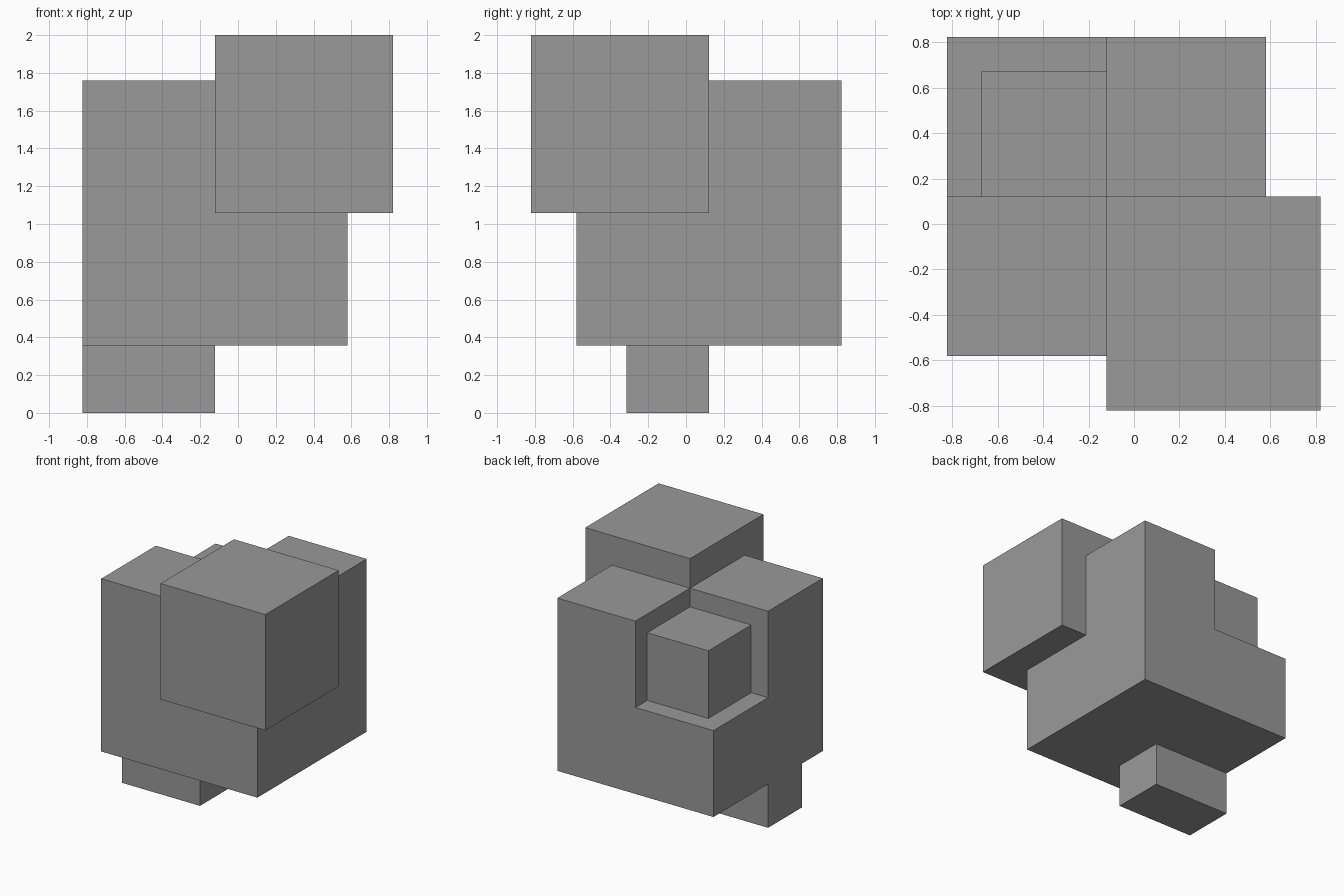
import bpy

if "Cube" in bpy.data.objects:
    bpy.data.objects.remove(bpy.data.objects["Cube"])

# Dark grey used on every part
grey = bpy.data.materials.new("dark_grey")
grey.diffuse_color = (0.32, 0.32, 0.32, 1)
grey.use_nodes = True
grey.node_tree.nodes["Principled BSDF"].inputs["Base Color"].default_value = grey.diffuse_color


def box(name, lo, hi):
    """Axis-aligned box between two opposite corners."""
    mid = [(a + b) / 2 for a, b in zip(lo, hi)]
    bpy.ops.mesh.primitive_cube_add(size=1, location=mid)
    ob = bpy.context.object
    ob.name = name
    ob.scale = [b - a for a, b in zip(lo, hi)]
    bpy.ops.object.transform_apply(location=False, rotation=False, scale=True)
    ob.data.materials.append(grey)
    return ob


# All cubes meet at the centre of the main body
CX, CY, CZ = -0.121, 0.121, 1.058
HALF = 0.702      # half the body's edge
BIG = 0.942       # edge of the protruding cube
SMALL = 0.55      # edge of the cube in the notch

# Main body
body = box("main_body", (CX - HALF, CY - HALF, CZ - HALF),
           (CX + HALF, CY + HALF, CZ + HALF))

# Corner notch at the back left top
cutter = box("notch_cutter", (CX - 1.2, CY, CZ), (CX, CY + 1.2, CZ + 1.2))
cutter.hide_render = True
cutter.hide_viewport = True
cut = body.modifiers.new("corner_notch", 'BOOLEAN')
cut.operation = 'DIFFERENCE'
cut.solver = 'EXACT'
cut.object = cutter

# Large cube on the front right top corner
box("large_corner_cube", (CX, CY - BIG, CZ), (CX + BIG, CY, CZ + BIG))

# Small cube nested in the notch
box("small_notch_cube", (CX - SMALL, CY, CZ), (CX, CY + SMALL, CZ + SMALL))

# Foot block below, flush with the left side
box("foot_block", (CX - HALF, -0.315, 0), (CX, CY, CZ - HALF))
